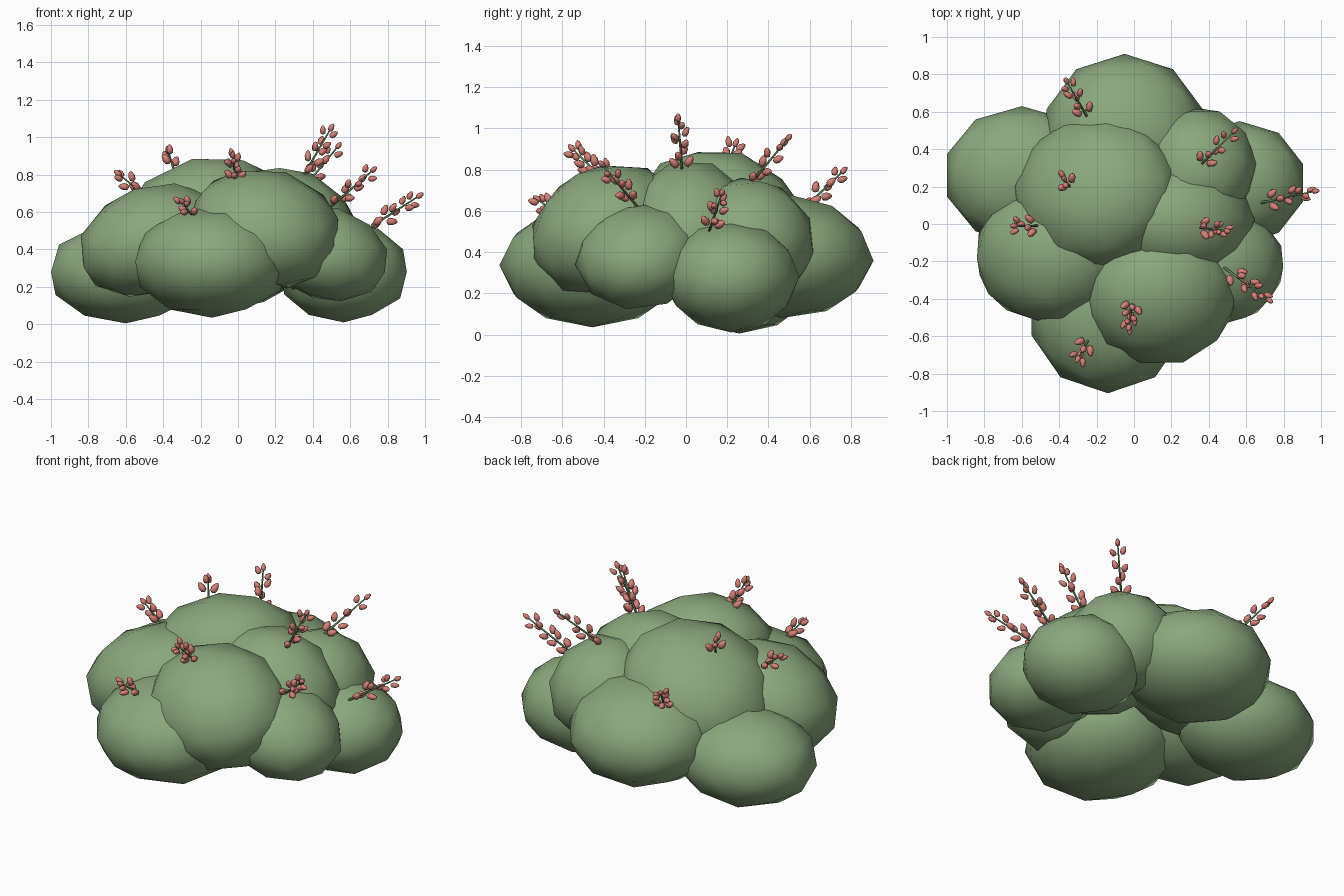
import bpy, bmesh, math, random
from mathutils import Vector, Matrix

random.seed(4)
cube = bpy.data.objects.get("Cube")
if cube:
    bpy.data.objects.remove(cube)


def material(name, rgb):
    m = bpy.data.materials.new(name)
    m.use_nodes = True
    m.diffuse_color = (*rgb, 1)
    m.node_tree.nodes["Principled BSDF"].inputs["Base Color"].default_value = (*rgb, 1)
    return m


LEAF = material("leaf_green", (0.26, 0.39, 0.21))
STEM = material("stem_green", (0.14, 0.25, 0.12))
BUD = material("bud_pink", (0.66, 0.22, 0.19))


def finish(bm, name, mats):
    mesh = bpy.data.meshes.new(name)
    for f in bm.faces:
        f.smooth = True
    bm.to_mesh(mesh)
    bm.free()
    for m in mats:
        mesh.materials.append(m)
    obj = bpy.data.objects.new(name, mesh)
    bpy.context.collection.objects.link(obj)


# Foliage clumps: flattened low-poly spheres, tilted outward from the middle of the bush
def clump(name, centre, radii, tilt):
    bm = bmesh.new()
    bmesh.ops.create_icosphere(bm, subdivisions=2, radius=1)
    axis = Vector((-centre[1], centre[0], 0))
    bm.transform(Matrix.Translation(centre) @ Matrix.Rotation(math.radians(tilt), 4, axis)
                 @ Matrix.Diagonal((*radii, 1)))
    finish(bm, name, [LEAF])


clump("clump_left_back", (-0.6, 0.26, 0.28), (0.42, 0.37, 0.275), 0)
clump("clump_right_back", (0.565, 0.22, 0.28), (0.355, 0.33, 0.27), 0)
clump("clump_back", (-0.05, 0.48, 0.38), (0.44, 0.43, 0.3), 3)
clump("clump_top", (-0.2, 0.17, 0.54), (0.47, 0.43, 0.335), 28)
clump("clump_top_right", (0.26, 0.02, 0.51), (0.4, 0.32, 0.325), 25)
clump("clump_upper_right_back", (0.345, 0.3, 0.46), (0.32, 0.33, 0.3), 22)
clump("clump_upper_front", (0.14, -0.39, 0.51), (0.42, 0.385, 0.305), 28)
clump("clump_front", (-0.14, -0.455, 0.335), (0.43, 0.45, 0.3), 0)
clump("clump_left_front", (-0.46, -0.17, 0.45), (0.41, 0.37, 0.29), 21)
clump("clump_right_front", (0.47, -0.22, 0.38), (0.345, 0.32, 0.25), 18)


# A pointed bud, fuller near its base, growing from a point along a direction
def add_bud(bm, point, direction, size):
    before = set(bm.faces)
    verts = bmesh.ops.create_uvsphere(bm, u_segments=6, v_segments=4, radius=0.5)["verts"]
    for v in verts:
        taper = 0.85 - 0.5 * v.co.z
        v.co.x *= taper
        v.co.y *= taper
    turn = direction.to_track_quat('Z', 'Y').to_matrix().to_4x4()
    place = (Matrix.Translation(point) @ turn @ Matrix.Diagonal((0.75 * size, 0.75 * size, size, 1))
             @ Matrix.Translation((0, 0, 0.5)))
    bmesh.ops.transform(bm, matrix=place, verts=verts)
    for f in set(bm.faces) - before:
        f.material_index = 1


# Flower sprays: a thin stem with pairs of buds turning up to the tip
def spray(name, base, tip, pairs):
    base, tip = Vector(base), Vector(tip)
    axis = (tip - base).normalized()
    turn = axis.to_track_quat('Z', 'Y')
    start = base - axis * 0.09
    length = (tip - start).length - 0.03
    bm = bmesh.new()
    bmesh.ops.create_cone(bm, cap_ends=True, segments=5, radius1=0.008, radius2=0.004, depth=length,
                          matrix=Matrix.Translation(start + axis * length / 2) @ turn.to_matrix().to_4x4())
    for i in range(pairs):
        t = i / pairs
        for side in (0, math.pi):
            a = side + i * 1.3 + random.uniform(-0.3, 0.3)
            out = turn @ Vector((math.cos(a), math.sin(a), 0))
            point = base.lerp(tip, t * 0.9 + random.uniform(0, 0.08)) + out * 0.02
            add_bud(bm, point, (axis + out * 0.65).normalized(), 0.066 - 0.018 * t)
    add_bud(bm, tip - axis * 0.045, axis, 0.048)
    finish(bm, name, [STEM, BUD])


spray("spray_back", (-0.26, 0.59, 0.63), (-0.37, 0.78, 0.81), 4)
spray("spray_top", (-0.35, 0.21, 0.85), (-0.38, 0.25, 0.95), 2)
spray("spray_left", (-0.53, -0.01, 0.715), (-0.66, -0.01, 0.82), 3)
spray("spray_right_back", (0.36, 0.32, 0.74), (0.55, 0.51, 0.97), 4)
spray("spray_top_right", (0.36, -0.02, 0.81), (0.51, -0.04, 1.07), 5)
spray("spray_right", (0.71, 0.12, 0.52), (0.99, 0.18, 0.7), 5)
spray("spray_right_front", (0.52, -0.26, 0.65), (0.74, -0.42, 0.84), 5)
spray("spray_upper_front", (-0.01, -0.42, 0.77), (-0.03, -0.57, 0.92), 5)
spray("spray_front", (-0.25, -0.63, 0.59), (-0.31, -0.74, 0.67), 3)
